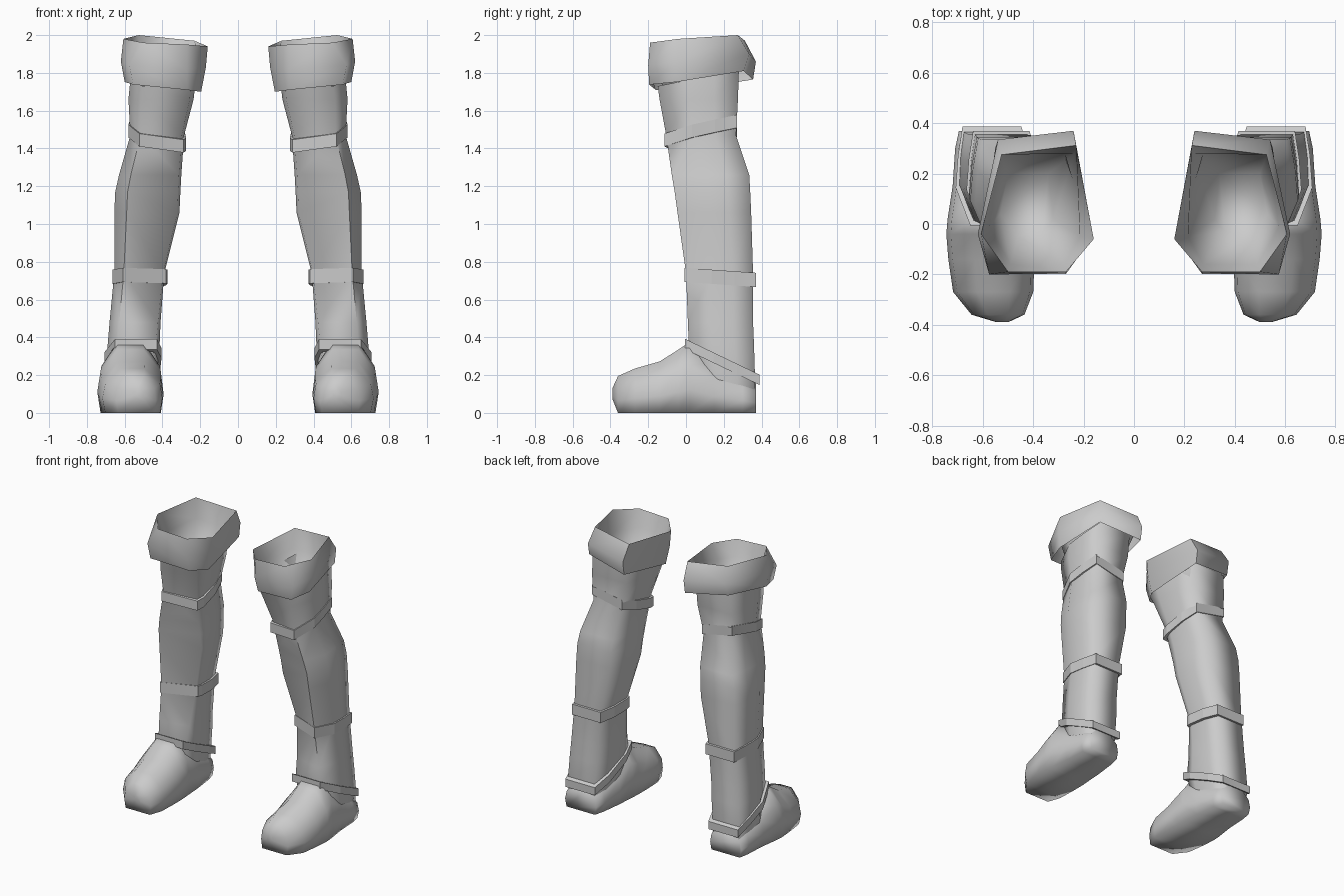
import bpy, bmesh, math

cube = bpy.data.objects.get("Cube")
if cube:
    bpy.data.objects.remove(cube, do_unlink=True)

grey = bpy.data.materials.new("plain_grey")
grey.use_nodes = True
grey.diffuse_color = (0.6, 0.6, 0.6, 1)
grey.node_tree.nodes["Principled BSDF"].inputs["Base Color"].default_value = (0.6, 0.6, 0.6, 1)


def loft(name, rings, caps=(False, False), loop=False, angle=0):
    """Skin rings of points, shade by angle and mirror to the other side."""
    bm = bmesh.new()
    vs = [[bm.verts.new(p) for p in r] for r in rings]
    n = len(vs[0])
    pairs = list(zip(vs, vs[1:])) + ([(vs[-1], vs[0])] if loop else [])
    for a, b in pairs:
        for i in range(n):
            j = (i + 1) % n
            bm.faces.new((a[i], a[j], b[j], b[i]))
    if caps[0]:
        bm.faces.new(vs[0][::-1])
    if caps[1]:
        bm.faces.new(vs[-1])
    bmesh.ops.recalc_face_normals(bm, faces=bm.faces)
    me = bpy.data.meshes.new(name)
    bm.to_mesh(me)
    bm.free()
    me.materials.append(grey)
    ob = bpy.data.objects.new(name, me)
    bpy.context.collection.objects.link(ob)
    if angle:
        bpy.ops.object.select_all(action='DESELECT')
        ob.select_set(True)
        bpy.context.view_layer.objects.active = ob
        bpy.ops.object.shade_smooth_by_angle(angle=math.radians(angle))
    ob.modifiers.new("other_side", 'MIRROR').use_mirror_merge = False


def outline(x0, x1, y0, y1, slant, z):
    """Chamfered box ring; slant sets back its inner front corner, z(x, y) is its height."""
    shape = [(0.08 - 0.2 * slant, slant), (0.81, 0), (1, 0.38), (0.97, 0.7),
             (0.91, 1), (0.14, 1), (0.03, 0.7), (0, 0.25 + 0.4 * slant)]
    pts = [(x0 + (x1 - x0) * u, y0 + (y1 - y0) * v) for u, v in shape]
    return [(x, y, z(x, y)) for x, y in pts]


# Boot shaft: x0, x1, y0, y1, slant, height; the top ring rises toward the back
LEG = [
    (0.44, 0.69, 0.06, 0.36, 0, 0.06), (0.43, 0.70, 0.05, 0.365, 0, 0.20),
    (0.415, 0.69, 0.015, 0.36, 0.04, 0.36), (0.41, 0.68, 0.01, 0.355, 0.14, 0.48),
    (0.39, 0.655, 0.0, 0.355, 0.27, 0.74), (0.31, 0.655, -0.045, 0.345, 0.24, 1.06),
    (0.305, 0.65, -0.06, 0.34, 0.22, 1.17), (0.30, 0.63, -0.075, 0.335, 0.2, 1.26),
    (0.285, 0.57, -0.105, 0.265, 0.18, 1.47), (0.235, 0.58, -0.14, 0.275, 0.1, 1.66),
]
shaft = [outline(*r[:5], lambda x, y, h=r[5]: h) for r in LEG]
shaft.append(outline(0.225, 0.57, -0.15, 0.28, 0.03, lambda x, y: 1.76 + 0.2 * y))
loft("boot_shaft", shaft, (True, False), angle=85)

# Foot: sections from toe to heel: y, x0, x1, bottom, top
SECTION = [(0.04, 0), (0.95, 0), (1, 0.33), (0.95, 0.66),
           (0.7, 1), (0.3, 1), (0.04, 0.66), (0, 0.33)]
FOOT = [
    (-0.39, 0.50, 0.545, 0.075, 0.13), (-0.36, 0.435, 0.645, 0.0, 0.195),
    (-0.27, 0.40, 0.718, 0.0, 0.235), (-0.14, 0.395, 0.737, 0.0, 0.272),
    (-0.04, 0.395, 0.745, 0.0, 0.335), (0.02, 0.40, 0.74, 0.0, 0.375),
    (0.15, 0.41, 0.72, 0.0, 0.27), (0.30, 0.43, 0.71, 0.0, 0.20),
    (0.37, 0.45, 0.695, 0.0, 0.165),
]
loft("foot", [[(x0 + (x1 - x0) * u, y, b + (t - b) * v) for u, v in SECTION]
              for y, x0, x1, b, t in FOOT], (True, True), angle=130)


# Straps: closed bands lying on a tilted plane
def strap(name, x0, x1, y0, y1, slant, height, z):
    t = 0.025
    low, high = (lambda x, y: z(x, y) - height / 2), (lambda x, y: z(x, y) + height / 2)
    outer, inner = (x0, x1, y0, y1, slant), (x0 + t, x1 - t, y0 + t, y1 - t, slant)
    loft(name, [outline(*inner, low), outline(*outer, low),
                outline(*outer, high), outline(*inner, high)], loop=True)


strap("knee_strap", 0.274, 0.58, -0.115, 0.27, 0.18, 0.068,
      lambda x, y: 1.395 + 0.21 * (x - 0.28) + 0.24 * (y + 0.11))
strap("shin_strap", 0.374, 0.665, -0.008, 0.37, 0.27, 0.075,
      lambda x, y: 0.73 - 0.07 * y)
strap("ankle_strap", 0.405, 0.708, -0.005, 0.388, 0, 0.055,
      lambda x, y: 0.362 - 0.48 * y)

# Folded cuff: outer skirt, top rim, then the lining down into the shaft
CUFF = [
    [(0.195, -0.05, 1.70), (0.27, -0.16, 1.71), (0.555, -0.195, 1.738),
     (0.60, -0.05, 1.752), (0.55, 0.305, 1.81), (0.24, 0.355, 1.765)],
    [(0.17, -0.06, 1.83), (0.27, -0.198, 1.82), (0.575, -0.20, 1.84),
     (0.62, -0.04, 1.86), (0.54, 0.335, 1.90), (0.24, 0.37, 1.86)],
    [(0.16, -0.06, 1.94), (0.27, -0.19, 1.95), (0.50, -0.19, 1.96),
     (0.607, -0.04, 1.98), (0.525, 0.275, 2.0), (0.23, 0.312, 1.97)],
    [(0.215, -0.05, 1.84), (0.275, -0.16, 1.84), (0.49, -0.16, 1.84),
     (0.575, -0.01, 1.84), (0.53, 0.28, 1.85), (0.235, 0.28, 1.84)],
    [(0.32, 0.02, 1.50), (0.36, -0.03, 1.50), (0.46, -0.05, 1.50),
     (0.53, 0.04, 1.50), (0.50, 0.20, 1.50), (0.34, 0.20, 1.50)],
]
loft("folded_cuff", CUFF, (False, True), angle=85)
